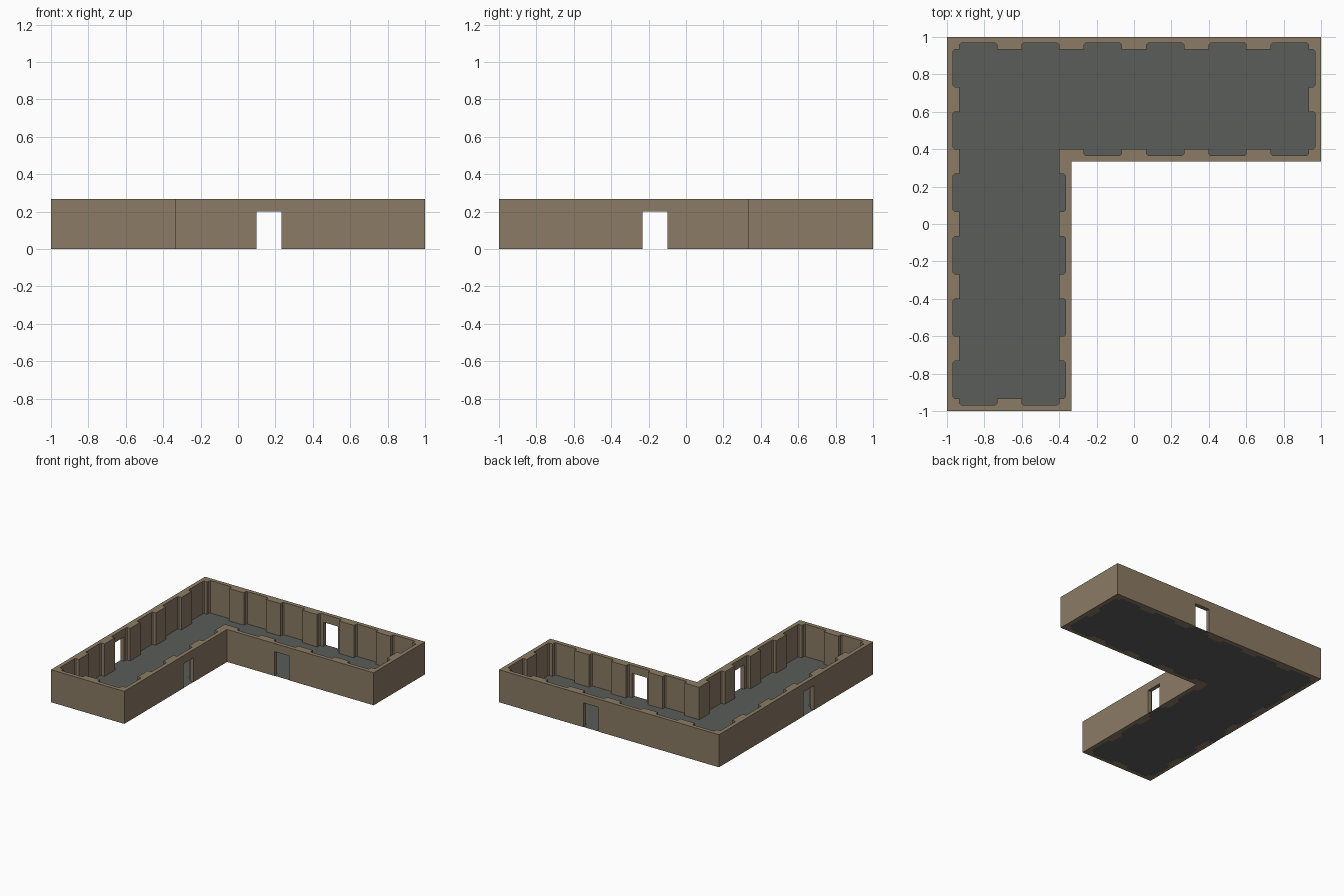
import bpy, bmesh
from mathutils import Vector

cube = bpy.data.objects.get("Cube")
if cube:
    bpy.data.objects.remove(cube, do_unlink=True)

HEIGHT = 0.267
MODULE = 2 / 6          # wall bay length
WALL = MODULE / 5       # wall thickness at the piers
RECESS = WALL / 2       # depth of each bay recess
HALF_BAY = 0.1
CHAMFER = 0.008


def material(name, color):
    mat = bpy.data.materials.new(name)
    mat.use_nodes = True
    mat.diffuse_color = (*color, 1)
    mat.node_tree.nodes["Principled BSDF"].inputs["Base Color"].default_value = (*color, 1)
    return mat


def prism(name, outline, z0, z1, mat):
    """Extrude a flat outline from z0 to z1; a plain sheet when they match."""
    bm = bmesh.new()
    face = bm.faces.new([bm.verts.new((x, y, z0)) for x, y in outline])
    if z1 > z0:
        top = bmesh.ops.extrude_face_region(bm, geom=[face])["geom"]
        bmesh.ops.translate(bm, vec=(0, 0, z1 - z0),
                            verts=[v for v in top if isinstance(v, bmesh.types.BMVert)])
        bmesh.ops.recalc_face_normals(bm, faces=bm.faces)
    mesh = bpy.data.meshes.new(name)
    bm.to_mesh(mesh)
    bm.free()
    mesh.materials.append(mat)
    obj = bpy.data.objects.new(name, mesh)
    bpy.context.collection.objects.link(obj)
    return obj


def cut(target, cutter):
    cutter.hide_render = True
    mod = target.modifiers.new("cut", "BOOLEAN")
    mod.operation, mod.solver, mod.object = "DIFFERENCE", "EXACT", cutter
    bpy.context.view_layer.objects.active = target
    bpy.ops.object.modifier_apply(modifier=mod.name)
    bpy.data.objects.remove(cutter, do_unlink=True)


def rectangle(x0, x1, y0, y1):
    return [(x0, y0), (x1, y0), (x1, y1), (x0, y1)]


def l_outline(inset):
    """Counter-clockwise L plan, moved inward by the inset."""
    far, near = 1 - inset, MODULE + inset
    return [Vector(p) for p in [(-far, -far), (-near, -far), (-near, near),
                                (far, near), (far, far), (-far, far)]]


def room_outline():
    """Inner wall line with one shallow recess in every bay."""
    corners = l_outline(WALL)
    points = []
    for a, b in zip(corners, corners[1:] + corners[:1]):
        along = (b - a).normalized()
        outward = Vector((along.y, -along.x))
        start, end = a.dot(along), b.dot(along)
        points.append(a)
        for k in range(6):
            centre = -1 + MODULE * (k + 0.5)
            s, e = centre - HALF_BAY, centre + HALF_BAY
            if s < start - 0.01 or e > end + 0.01:
                continue
            for t, depth in [(s, 0), (s, RECESS - CHAMFER), (s + CHAMFER, RECESS),
                             (e - CHAMFER, RECESS), (e, RECESS - CHAMFER), (e, 0)]:
                points.append(a + along * (t - start) + outward * depth)
    # Drop points that coincide where a recess meets a corner
    return [p for i, p in enumerate(points) if (p - points[i - 1]).length > 0.001]


stone = material("brown stone", (0.258, 0.198, 0.128))
slate = material("grey floor", (0.102, 0.109, 0.102))

# Walls with recessed bays
walls = prism("walls", l_outline(0), 0, HEIGHT, stone)
cut(walls, prism("room_cutter", room_outline(), -0.1, HEIGHT + 0.1, stone))

# Doorways through both walls of each wing
d0, d1 = MODULE / 2 - WALL, MODULE / 2 + WALL
cut(walls, prism("door_cutter", rectangle(d0, d1, 0.3, 1.1), -0.1, 0.2, stone))
cut(walls, prism("door_cutter", rectangle(-1.1, -0.3, -d1, -d0), -0.1, 0.2, stone))

# Floor sheet, carried through the doorways
prism("floor", l_outline(0.001), 0.001, 0.001, slate)
